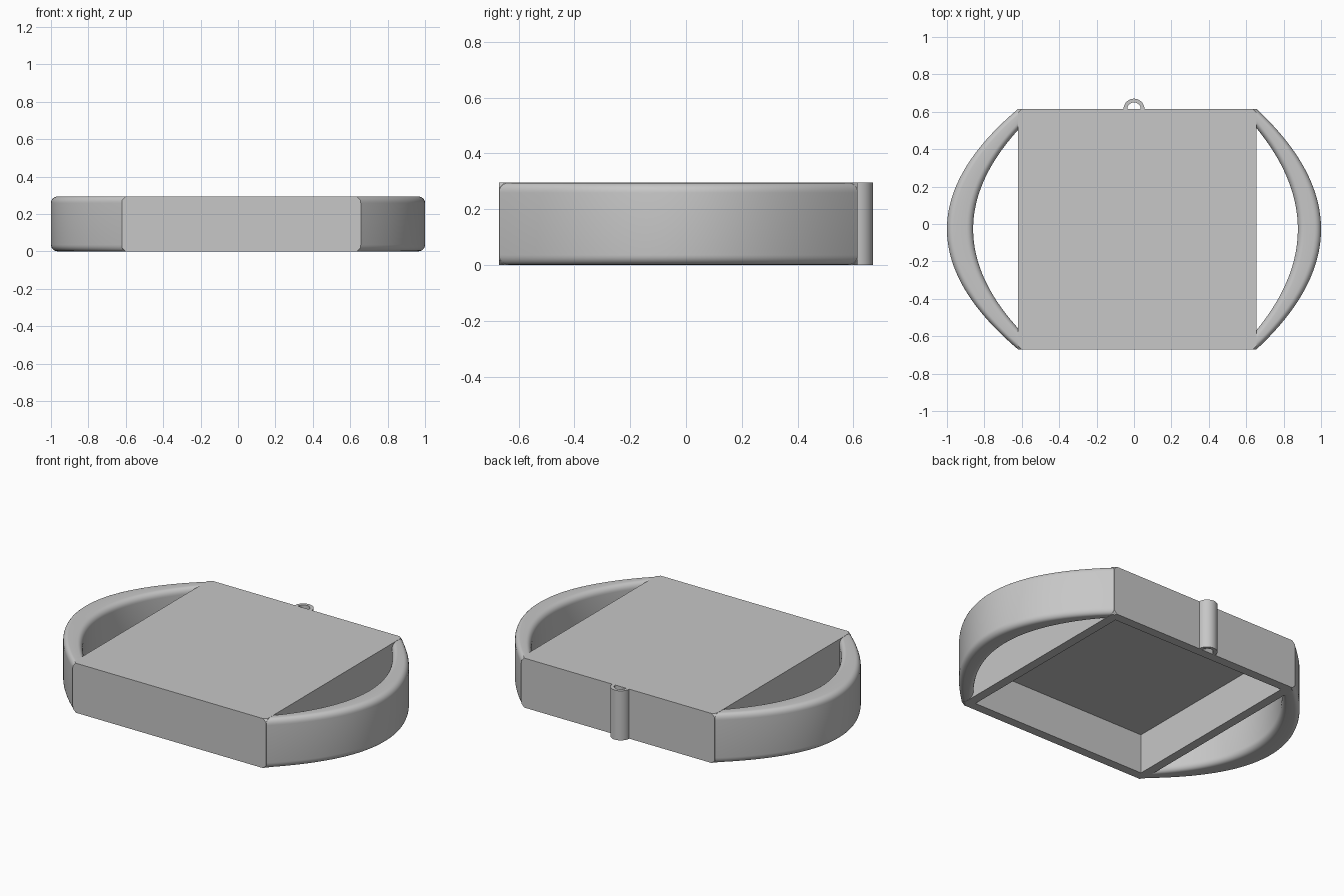
import bpy, bmesh, math

default = bpy.data.objects.get("Cube")
if default:
    bpy.data.objects.remove(default, do_unlink=True)

X0, X1, Y0, Y1, H = -0.62, 0.655, -0.67, 0.615, 0.295
YC, YH = (Y0 + Y1) / 2, (Y1 - Y0) / 2
WALL, DEPTH = 0.077, 0.237

grey = bpy.data.materials.new("plain_grey")
grey.use_nodes = True
grey.diffuse_color = (0.57, 0.57, 0.57, 1)
grey.node_tree.nodes["Principled BSDF"].inputs["Base Color"].default_value = (0.57, 0.57, 0.57, 1)


def finish(name, bm, smooth=True):
    bmesh.ops.recalc_face_normals(bm, faces=bm.faces)
    mesh = bpy.data.meshes.new(name)
    bm.to_mesh(mesh)
    bm.free()
    mesh.materials.append(grey)
    obj = bpy.data.objects.new(name, mesh)
    bpy.context.collection.objects.link(obj)
    if smooth:
        bpy.ops.object.select_all(action="DESELECT")
        obj.select_set(True)
        bpy.context.view_layer.objects.active = obj
        bpy.ops.object.shade_smooth_by_angle(angle=math.radians(35))
    return obj


def loft(name, sections):
    """Skin closed cross-sections and cap both ends."""
    bm = bmesh.new()
    rings = [[bm.verts.new(p) for p in s] for s in sections]
    n = len(rings[0])
    for a, b in zip(rings, rings[1:]):
        for i in range(n):
            j = (i + 1) % n
            bm.faces.new((a[i], a[j], b[j], b[i]))
    bm.faces.new(rings[0])
    bm.faces.new(rings[-1])
    return finish(name, bm)


# Tray body: block with tiny clipped corners, hollowed from below
bm = bmesh.new()
bmesh.ops.create_cube(bm, size=1)
for v in bm.verts:
    v.co = (X1 if v.co.x > 0 else X0, Y1 if v.co.y > 0 else Y0, H if v.co.z > 0 else 0)
bottom = min(bm.faces, key=lambda f: f.calc_center_median().z)
bmesh.ops.inset_region(bm, faces=[bottom], thickness=WALL)
pocket = bmesh.ops.extrude_discrete_faces(bm, faces=[bottom])["faces"][0]
bmesh.ops.translate(bm, verts=pocket.verts, vec=(0, 0, DEPTH))
corners = [v for v in bm.verts if abs(v.co.y - YC) > YH - 0.001]
bmesh.ops.bevel(bm, geom=corners, offset=0.02, segments=1, affect="VERTICES")
finish("tray_body", bm, smooth=False)


# Bowed side handles with a rounded rectangular section
def handle(name, edge, apex, inner_apex, inner_half, steps=64, arc=6):
    sections = []
    for k in range(steps + 1):
        t = (2 * k / steps - 1) * 0.998
        y = YC + YH * t
        outer = apex + (edge - apex) * t * t
        inner = inner_apex + (edge - inner_apex) * (YH * t / inner_half) ** 2
        mid, half = (outer + inner) / 2, abs(outer - inner) / 2
        r = 0.035
        ring = []
        for q, (sx, sz) in enumerate(((1, 1), (-1, 1), (-1, -1), (1, -1))):
            for i in range(arc + 1):
                a = math.pi / 2 * (q + i / arc)
                ring.append((mid + sx * (half - r) + r * math.cos(a), y,
                             H / 2 + sz * (H / 2 - r - 0.001) + r * math.sin(a)))
        sections.append(ring)
    loft(name, sections)


handle("right_handle", X0, -1.0, -0.86, 0.53)
handle("left_handle", X1, 1.0, 0.876, 0.54)

# Half-round hanging loop along the back wall
outline = []
for radius, flip in ((0.056, 1), (0.036, -1)):
    for i in range(25)[::flip]:
        a = math.pi * i / 24
        outline.append((radius * math.cos(a), Y1 - 0.001 + radius * math.sin(a)))
loft("hanging_loop", [[(x, y, z) for x, y in outline] for z in (0, H)])
